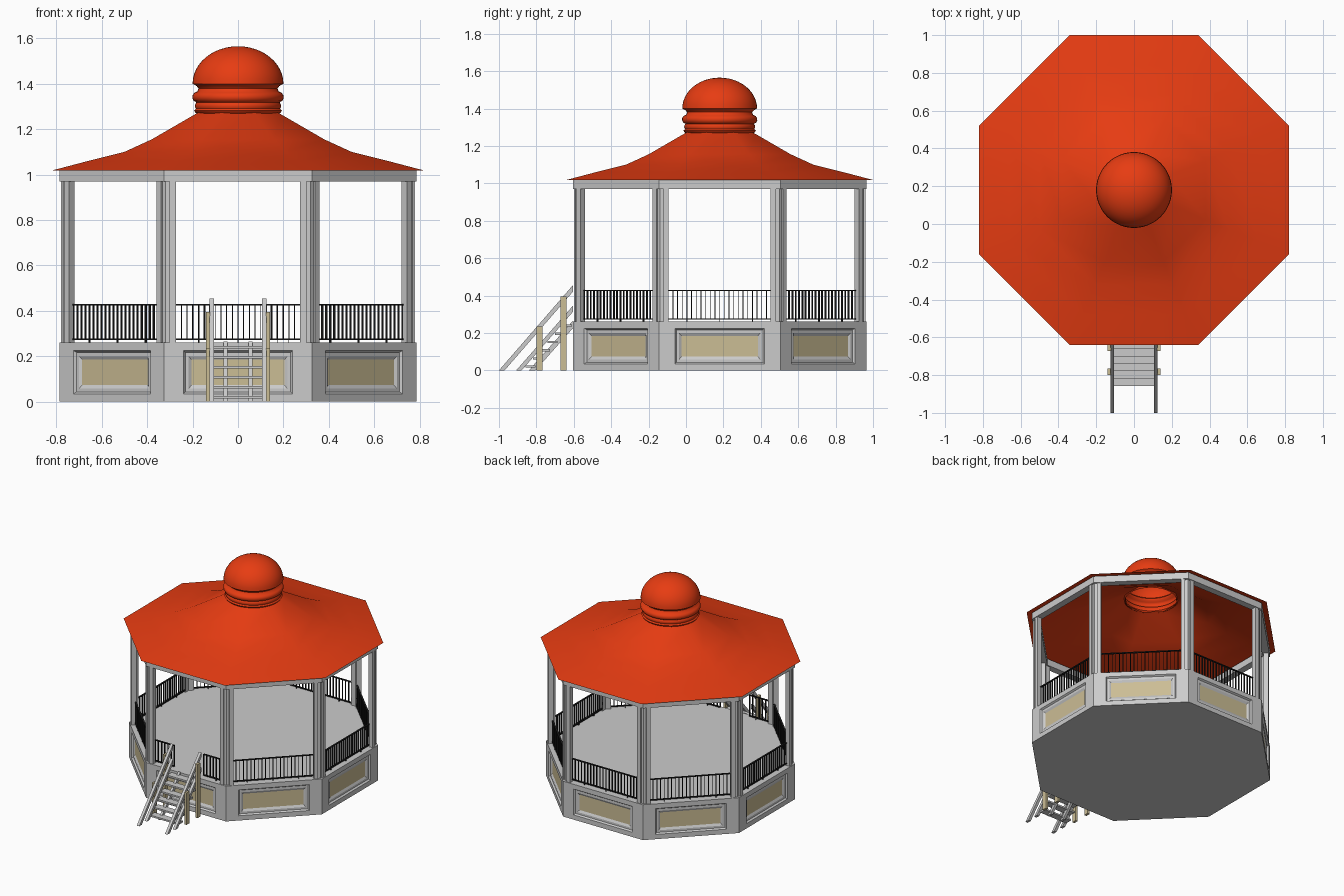
import bpy, bmesh, math
from mathutils import Vector

if "Cube" in bpy.data.objects:
    bpy.data.objects.remove(bpy.data.objects["Cube"])

CY = 0.18                      # centre of the octagon in y
T = math.tan(math.pi / 8)


def material(name, col):
    m = bpy.data.materials.new(name)
    m.diffuse_color = (*col, 1)
    m.use_nodes = True
    m.node_tree.nodes["Principled BSDF"].inputs["Base Color"].default_value = m.diffuse_color
    return m


GREY = material("light grey paint", (0.6, 0.6, 0.6))
TAN = material("tan wood", (0.6, 0.51, 0.3))
RED = material("red roof", (0.8, 0.045, 0.006))
BLACK = material("black iron", (0.012, 0.012, 0.012))


def finish(bm, name, mats, smooth=None, recalc=True):
    if recalc:
        bmesh.ops.recalc_face_normals(bm, faces=bm.faces)
    me = bpy.data.meshes.new(name)
    bm.to_mesh(me)
    bm.free()
    ob = bpy.data.objects.new(name, me)
    bpy.context.collection.objects.link(ob)
    for m in mats:
        me.materials.append(m)
    if smooth:
        bpy.ops.object.select_all(action='DESELECT')
        ob.select_set(True)
        bpy.context.view_layer.objects.active = ob
        bpy.ops.object.shade_smooth_by_angle(angle=math.radians(smooth))
    return ob


def local(k, u, d, z):
    """Point on octagon side k: u along the side, d outward, z up. Side 0 is the front."""
    a = math.radians(-90 + 45 * k)
    return Vector((-math.sin(a) * u + math.cos(a) * d,
                   math.cos(a) * u + math.sin(a) * d + CY, z))


def prism(bm, low, high):
    """Solid between two matching loops of points."""
    a = [bm.verts.new(p) for p in low]
    b = [bm.verts.new(p) for p in high]
    n = len(a)
    bm.faces.new(a[::-1])
    bm.faces.new(b)
    for i in range(n):
        bm.faces.new((a[i], a[(i + 1) % n], b[(i + 1) % n], b[i]))


def side_prism(bm, k, poly, z0, z1):
    prism(bm, [local(k, u, d, z0) for u, d in poly], [local(k, u, d, z1) for u, d in poly])


def side_box(bm, k, u0, u1, d0, d1, z0, z1):
    side_prism(bm, k, [(u0, d0), (u1, d0), (u1, d1), (u0, d1)], z0, z1)


def box(bm, x0, x1, y0, y1, z0, z1):
    prism(bm, [(x0, y0, z0), (x1, y0, z0), (x1, y1, z0), (x0, y1, z0)],
          [(x0, y0, z1), (x1, y0, z1), (x1, y1, z1), (x0, y1, z1)])


def lathe(profile, n, start, name, smooth, scale=1.0):
    """Revolve (radius, z) points about the pavilion axis."""
    bm = bmesh.new()
    rings = []
    for r, z in profile:
        ring = []
        for i in range(n):
            a = start + 2 * math.pi * i / n
            ring.append(bm.verts.new((r * scale * math.cos(a), CY + r * scale * math.sin(a), z)))
        rings.append(ring)
    for p, q in zip(rings, rings[1:]):
        for i in range(n):
            j = (i + 1) % n
            bm.faces.new((p[i], p[j], q[j], q[i]))
    bmesh.ops.remove_doubles(bm, verts=bm.verts, dist=0.0002)
    return finish(bm, name, [RED], smooth)


# base: octagon with stepped recessed panels, floor on top
A = 0.785
bm = bmesh.new()
rings = [(A * T, 0, 0.26, 0), (0.24, 0.035, 0.225, 0), (0.232, 0.043, 0.217, 0.012),
         (0.217, 0.058, 0.2, 0.012), (0.205, 0.073, 0.185, 0.02)]
for k in range(8):
    prev = None
    for w, z0, z1, dep in rings:
        cur = [bm.verts.new(local(k, u, A - dep, z))
               for u, z in ((-w, z0), (w, z0), (w, z1), (-w, z1))]
        if prev:
            for i in range(4):
                j = (i + 1) % 4
                bm.faces.new((prev[i], prev[j], cur[j], cur[i]))
        prev = cur
    bm.faces.new(prev).material_index = 1
top = [bm.verts.new(local(k, A * T, A, 0.26)) for k in range(8)]
bot = [bm.verts.new(local(k, A * T, A, 0)) for k in range(8)]
bm.faces.new(top)
bm.faces.new(bot[::-1])
bmesh.ops.remove_doubles(bm, verts=bm.verts, dist=0.0005)
finish(bm, "base_platform", [GREY, TAN])

# corner posts: angled boards with a recessed corner
bm = bmesh.new()
P = 0.78
for k in range(8):
    for s in (-1, 1):
        c, q, i = P * T, P - 0.01, P - 0.035
        poly = [(c - 0.05, P), (c - 0.022, P), (c - 0.022, q), (q * T, q), (i * T, i), (c - 0.05, i)]
        side_prism(bm, k, [(s * u, d) for u, d in poly], 0.26, 0.975)
finish(bm, "corner_posts", [GREY])

# ring beam under the roof
bm = bmesh.new()
for k in range(8):
    i = A - 0.05
    side_prism(bm, k, [(-A * T, A), (A * T, A), (i * T, i), (-i * T, i)], 0.97, 1.02)
finish(bm, "ring_beam", [GREY])

# railings, with a gap at the front for the stairs
bm = bmesh.new()
R = 0.75
for k in range(8):
    spans = [(-0.275, -0.12), (0.12, 0.275)] if k == 0 else [(-0.275, 0.275)]
    for u0, u1 in spans:
        for z in (0.275, 0.427):
            side_box(bm, k, u0, u1, R - 0.006, R + 0.006, z - 0.003, z + 0.003)
        n = round((u1 - u0) / 0.025)
        for i in range(n + 1):
            u = u0 + (u1 - u0) * i / n
            foot = 0.26 if i % 7 == 4 else 0.275
            side_box(bm, k, u - 0.002, u + 0.002, R - 0.005, R + 0.005, foot, 0.427)
finish(bm, "railings", [BLACK])

# roof: flared octagonal shell
lathe([(0.82, 1.018), (0.66, 1.06), (0.50, 1.10), (0.38, 1.155), (0.19, 1.265), (0.17, 1.275)],
      8, math.pi / 8, "roof", 40, 1 / math.cos(math.pi / 8))

# cupola: banded collar, neck and round cap
prof = [(0.175, 1.265), (0.187, 1.272), (0.194, 1.282), (0.185, 1.29), (0.19, 1.3), (0.188, 1.31),
        (0.183, 1.318), (0.195, 1.325), (0.201, 1.337), (0.2, 1.35), (0.192, 1.36),
        (0.178, 1.367), (0.174, 1.38), (0.182, 1.39), (0.2, 1.4)]
for i in range(1, 13):
    a = math.pi / 2 * i / 12
    prof.append((0.2 * math.cos(a), 1.4 + 0.165 * math.sin(a)))
lathe(prof, 48, 0, "cupola", 50)


# stairs: sloping bars defined by foot y, top y and vertical thickness
def slope(bm, x, w, y0, z0, y1, z1, h):
    def loop(xx):
        run = h * (y1 - y0) / (z1 - z0)
        return [(xx, y0, z0), (xx, y0 + run, z0), (xx, y1, z1 - h), (xx, y1, z1)]
    prism(bm, loop(x - w / 2), loop(x + w / 2))


bm = bmesh.new()
for s in (-1, 1):
    slope(bm, s * 0.115, 0.02, -1.0, 0, -0.605, 0.455, 0.035)     # handrail
    slope(bm, s * 0.115, 0.02, -0.908, 0, -0.605, 0.345, 0.033)   # middle rail
    slope(bm, s * 0.055, 0.018, -0.84, 0, -0.605, 0.265, 0.04)    # stringer
finish(bm, "stair_rails", [GREY])

bm = bmesh.new()
for i in range(6):
    y, z = -0.83 + 0.039 * i, 0.02 + 0.044 * i
    box(bm, -0.115, 0.115, y - 0.027, y + 0.025, z - 0.006, z + 0.006)
finish(bm, "stair_treads", [GREY])

bm = bmesh.new()
for s in (-1, 1):
    for y, h in ((-0.783, 0.235), (-0.655, 0.395)):
        box(bm, s * 0.132 - 0.009, s * 0.132 + 0.009, y - 0.017, y + 0.017, 0, h)
finish(bm, "stair_posts", [TAN])
